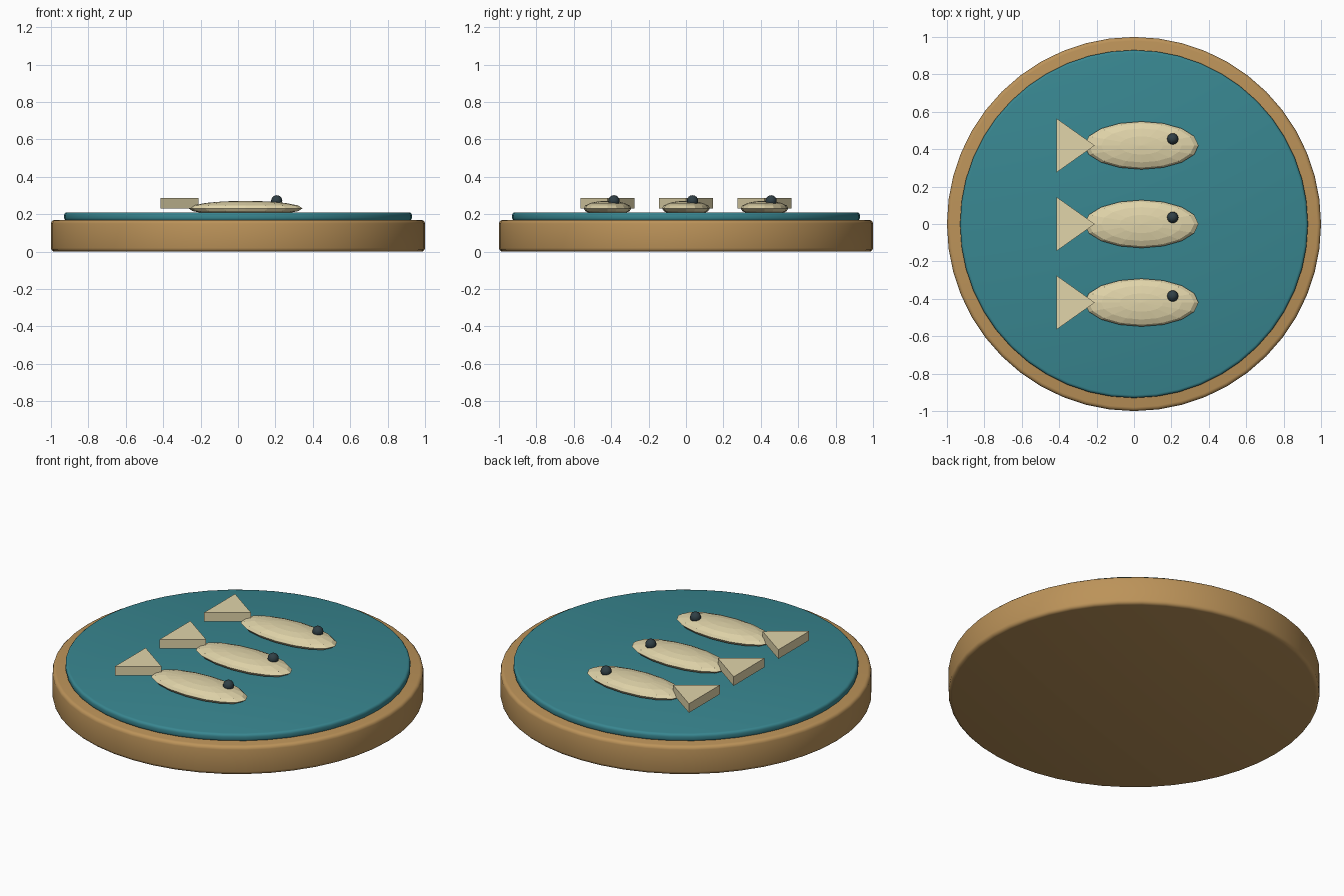
import bpy
import math

if "Cube" in bpy.data.objects:
    bpy.data.objects.remove(bpy.data.objects["Cube"])


def material(name, rgb):
    m = bpy.data.materials.new(name)
    m.diffuse_color = (*rgb, 1)
    m.use_nodes = True
    m.node_tree.nodes["Principled BSDF"].inputs["Base Color"].default_value = m.diffuse_color
    return m


WOOD = material("wood", (0.50, 0.29, 0.10))
TEAL = material("teal", (0.04, 0.24, 0.28))
CREAM = material("cream", (0.75, 0.66, 0.40))
DARK = material("dark", (0.03, 0.05, 0.06))


def finish(name, mat):
    ob = bpy.context.object
    ob.name = name
    ob.data.materials.append(mat)
    return ob


def disc(name, radius, z0, z1, bevel, mat):
    bpy.ops.mesh.primitive_cylinder_add(vertices=48, radius=radius, depth=z1 - z0,
                                        location=(0, 0, (z0 + z1) / 2))
    ob = finish(name, mat)
    mod = ob.modifiers.new("bevel", "BEVEL")
    mod.width = bevel
    mod.segments = 3
    mod.limit_method = "ANGLE"
    mod.angle_limit = math.radians(40)
    bpy.ops.object.modifier_apply(modifier=mod.name)
    bpy.ops.object.shade_smooth_by_angle(angle=math.radians(35))


def ball(name, loc, scale, segments, rings, mat):
    bpy.ops.mesh.primitive_uv_sphere_add(segments=segments, ring_count=rings,
                                         radius=1, location=loc)
    ob = finish(name, mat)
    ob.scale = scale
    return ob


def tail(name, y):
    # triangular prism pointing at the body
    lo, hi = 0.232, 0.286
    outline = [(-0.21, y), (-0.415, y + 0.145), (-0.415, y - 0.145)]
    verts = [(px, py, z) for z in (lo, hi) for px, py in outline]
    faces = [(2, 1, 0), (3, 4, 5), (0, 1, 4, 3), (1, 2, 5, 4), (2, 0, 3, 5)]
    mesh = bpy.data.meshes.new(name)
    mesh.from_pydata(verts, [], faces)
    mesh.materials.append(CREAM)
    bpy.context.collection.objects.link(bpy.data.objects.new(name, mesh))


# Round board and inlay
disc("wooden_base", 1.0, 0.0, 0.17, 0.02, WOOD)
disc("teal_inlay", 0.93, 0.165, 0.21, 0.015, TEAL)

# Three fish
for i, y in enumerate((-0.42, 0.0, 0.42), 1):
    ball(f"fish_body_{i}", (0.04, y, 0.232), (0.305, 0.128, 0.04), 16, 8, CREAM)
    tail(f"fish_tail_{i}", y)
    ball(f"fish_eye_{i}", (0.207, y + 0.035, 0.272), (0.03, 0.03, 0.03), 16, 8, DARK)
    bpy.ops.object.shade_smooth_by_angle(angle=math.radians(50))
